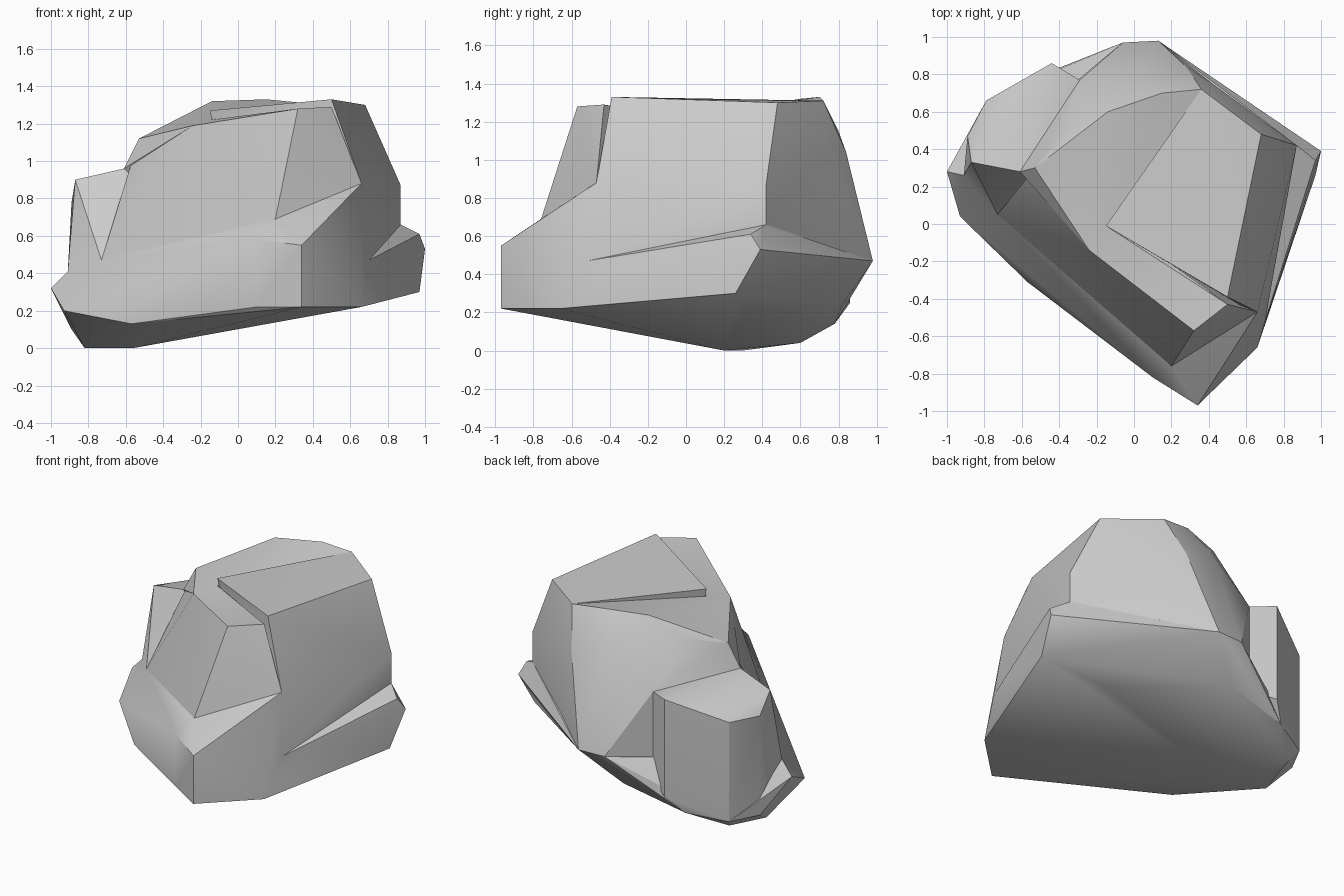
import bpy, bmesh, math

if "Cube" in bpy.data.objects:
    bpy.data.objects.remove(bpy.data.objects["Cube"])


def hull(name, *outlines):
    """Faceted stone chunk: convex skin stretched between corner outlines."""
    bm = bmesh.new()
    for p in {p for o in outlines for p in o}:
        bm.verts.new(p)
    res = bmesh.ops.convex_hull(bm, input=bm.verts[:])
    loose = {g for g in res["geom_interior"] + res["geom_unused"]
             if isinstance(g, bmesh.types.BMVert) and not g.link_faces}
    if loose:
        bmesh.ops.delete(bm, geom=list(loose), context='VERTS')
    bmesh.ops.recalc_face_normals(bm, faces=bm.faces[:])
    me = bpy.data.meshes.new(name)
    bm.to_mesh(me)
    bm.free()
    ob = bpy.data.objects.new(name, me)
    bpy.context.collection.objects.link(ob)
    return ob


def drop(points, z):
    """Outline projected down to height z."""
    return [(x, y, z) for x, y, _ in points]


# Outlines that neighbouring chunks share
core = [(0, .1, .4)]
left_top = [(-.61, .28, .96), (-.87, .33, .9), (-.89, .47, .78), (-.79, .66, .78), (-.44, .86, .92)]
notch = [(-.29, .77, .9)]
left_sole = [(-.54, .78, .14)] + drop(left_top[2:4], .1)
block_back = [(.87, .42, .87), (.42, .75, 1.06)]
ledge_rim = [(.1, -.82, .58), (.34, -.97, .55)]
sole_back = [(-.82, .3, 0), (-.56, .2, 0), (-.75, .6, .04), (-.1, .82, .24), (.52, .33, .22)]
sole_front = [(-.93, .04, .2), (-.57, -.31, .13), (.66, -.66, .22)] + drop(ledge_rim, .22)
right_tip = [(.97, .26, .3), (1, .39, .53), (.97, .34, .61), (.77, -.32, .48)]
ledge_end = drop(block_back[:1], .66)
right_foot = [(.7, -.52, .47)]
corner_foot = drop(block_back[1:], .46)
back_foot = [(-.06, .97, .47), (.13, .98, .47)] + corner_foot
left_tip = [(-1, .28, .32)]
wall_foot = [(-.91, .26, .41), (-.73, .05, .47), (.2, -.76, .69), (.66, -.47, .88)]
plateau = [(-.15, -.01, 1.27), (.5, -.39, 1.33), (.68, .48, 1.3), (.36, .72, 1.31)]
step = [(-.24, -.14, 1.19), (-.53, .3, 1.12)] + drop(plateau[:1], 1.22)
wall_top = [(.32, -.57, 1.28), (.5, -.43, 1.29)]
shoulder = [(-.36, .5, 1.18), (-.14, .6, 1.32), (.15, .7, 1.33), (.04, .8, 1.15), (.28, .84, 1.04)]

# Broad base with a tilted, undercut underside
rock = hull("rock", sole_back, sole_front, left_sole, right_tip, ledge_end, right_foot,
            back_foot, left_tip, wall_foot[:1])

chunks = [
    # Sloping ledge and blunt nose along the front
    hull("front_ledge", sole_front, wall_foot, ledge_rim, right_foot, core),
    # Tall main block with the flat top
    hull("main_block", plateau, block_back, ledge_end, right_foot, wall_foot[3:], corner_foot, core),
    # Steep front wall and the narrow strip above it
    hull("front_wall", wall_top, step, wall_foot[1:], right_foot, core),
    # Rounded back shoulder
    hull("back_shoulder", step, shoulder, plateau[3:], block_back[1:], back_foot, left_top[:1],
         notch, drop(notch, .3), core),
    # Lower block at the left and back
    hull("left_block", left_top, notch, left_sole, drop(left_top[4:], .25), wall_foot[:2],
         drop(notch, .3), core),
]

# Fuse all chunks into a single stone
bpy.context.view_layer.objects.active = rock
rock.select_set(True)
for c in chunks:
    mod = rock.modifiers.new("fuse", 'BOOLEAN')
    mod.operation = 'UNION'
    mod.solver = 'EXACT'
    mod.object = c
    bpy.ops.object.modifier_apply(modifier=mod.name)
    bpy.data.objects.remove(c, do_unlink=True)

# Soft shading across shallow angles, crisp edges elsewhere
bpy.ops.object.shade_smooth_by_angle(angle=math.radians(28))
